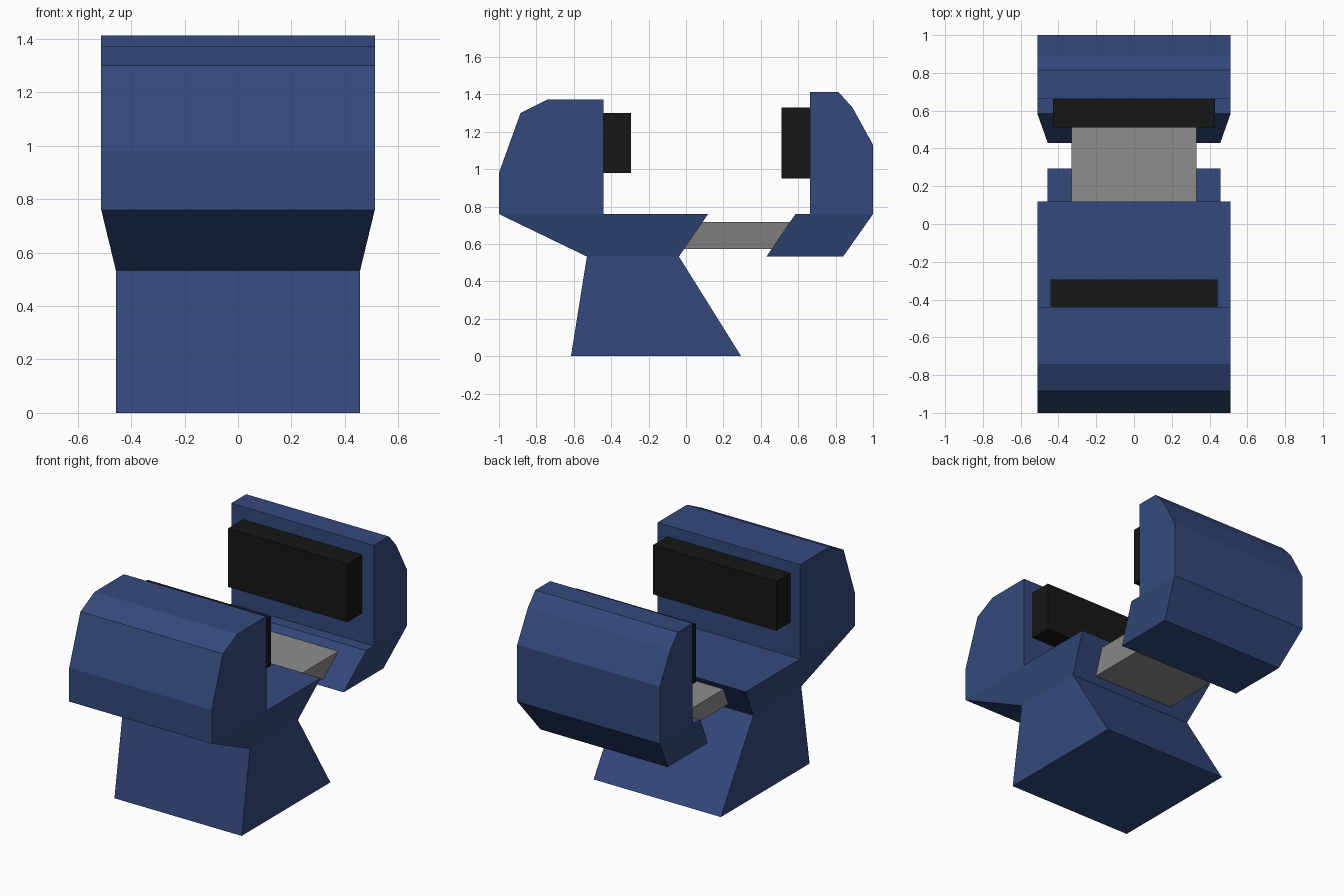
import bpy, bmesh

if "Cube" in bpy.data.objects:
    bpy.data.objects.remove(bpy.data.objects["Cube"])

N, W = 0.457, 0.512  # half widths: narrow foot, wide jaw


def material(name, rgb):
    m = bpy.data.materials.new(name)
    m.diffuse_color = (*rgb, 1)
    m.use_nodes = True
    m.node_tree.nodes["Principled BSDF"].inputs["Base Color"].default_value = m.diffuse_color
    return m


def add_object(name, bm, mat):
    bmesh.ops.recalc_face_normals(bm, faces=bm.faces)
    mesh = bpy.data.meshes.new(name)
    bm.to_mesh(mesh)
    bm.free()
    mesh.materials.append(mat)
    obj = bpy.data.objects.new(name, mesh)
    bpy.context.collection.objects.link(obj)
    return obj


def span(name, profile, side_faces, mat):
    """Side profile (y, z, half width) spanned across x, mirrored side faces."""
    bm = bmesh.new()
    left, right = [[bm.verts.new((s * w, y, z)) for y, z, w in profile] for s in (-1, 1)]
    n = len(profile)
    for i in range(n):
        j = (i + 1) % n
        bm.faces.new((left[i], left[j], right[j], right[i]))
    for side in (left, right):
        for face in side_faces:
            bm.faces.new([side[i] for i in face])
    return add_object(name, bm, mat)


def block(name, y, z, bottom_w, top_w, mat):
    return span(name, [(y[0], z[0], bottom_w), (y[1], z[0], bottom_w),
                       (y[1], z[1], top_w), (y[0], z[1], top_w)], [(0, 1, 2, 3)], mat)


blue = material("blue_paint", (0.034, 0.067, 0.202))
black = material("black_rubber", (0.008, 0.008, 0.008))
grey = material("grey_steel", (0.27, 0.27, 0.27))

# Fixed jaw: foot, flared deck and upright
span("fixed_jaw_and_base",
     [(-0.615, 0, N), (0.295, 0, N), (-0.038, 0.533, N), (0.118, 0.76, W),
      (-0.44, 0.76, W), (-0.44, 1.373, W), (-0.74, 1.373, W), (-0.885, 1.3, W),
      (-1, 0.98, W), (-1, 0.76, W), (-0.53, 0.533, N)],
     [(0, 1, 2, 10), (10, 2, 3, 4, 9), (4, 5, 6, 7, 8, 9)], blue)

# Moving jaw: tapered underside and upright
span("moving_jaw",
     [(0.43, 0.533, N), (0.84, 0.533, N), (1, 0.76, W), (1, 1.13, W),
      (0.89, 1.33, W), (0.815, 1.413, W), (0.662, 1.413, W), (0.662, 0.76, W),
      (0.585, 0.76, W)],
     [(0, 1, 2, 7, 8), (2, 3, 4, 5, 6, 7)], blue)

# Tapered slide bar joining the jaws, ends buried in both
block("slide_bar", (-0.1, 0.65), (0.573, 0.718), 0.297, 0.332, grey)

# Grip pads
block("fixed_jaw_pad", (-0.45, -0.295), (0.98, 1.3), 0.443, 0.443, black)
block("moving_jaw_pad", (0.51, 0.67), (0.95, 1.33), 0.428, 0.428, black)
